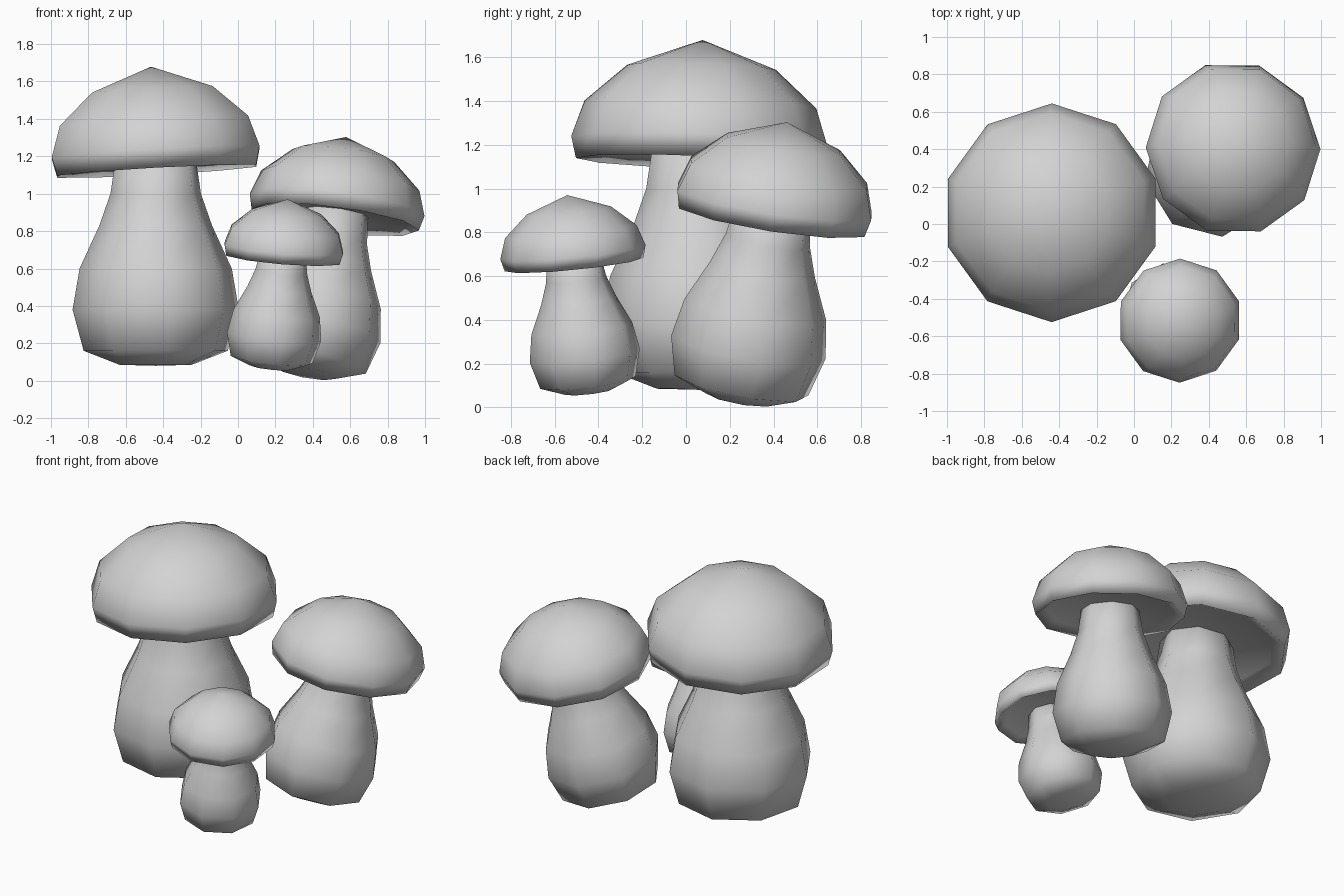
import bpy, bmesh
from math import cos, sin, pi, radians
from mathutils import Vector

cube = bpy.data.objects.get("Cube")
if cube:
    bpy.data.objects.remove(cube, do_unlink=True)

GREY = (0.65, 0.65, 0.65, 1)
grey = bpy.data.materials.new("plain grey")
grey.use_nodes = True
grey.diffuse_color = GREY
grey.node_tree.nodes["Principled BSDF"].inputs["Base Color"].default_value = GREY

# (radius, height) profiles, measured from the widest ring of the cap
CAP = [(0, -0.055), (0.48, -0.055), (0.56, -0.1), (0.585, 0),
       (0.53, 0.165), (0.34, 0.335), (0, 0.46)]
STEM = [(0, -1.14), (0.195, -1.135), (0.39, -1.06), (0.45, -0.84),
        (0.412, -0.62), (0.305, -0.39), (0.245, -0.22), (0.212, 0), (0, 0)]
CAP_SIDES, STEM_SIDES = 10, 8


def lathe(name, profile, sides, phase, centre, lean, scale, stretch=1.0):
    """Turn a profile around a leaning axis; zero radius makes a pole."""
    turn = Vector((0, 0, 1)).rotation_difference(Vector((*lean, 1)))
    bm = bmesh.new()
    rings = []
    for r, z in profile:
        ring = []
        for i in range(sides if r else 1):
            a = phase + 2 * pi * i / sides
            p = Vector((r * cos(a), r * sin(a), z * stretch)) * scale
            ring.append(bm.verts.new(turn @ p + Vector(centre)))
        rings.append(ring)
    for low, high in zip(rings, rings[1:]):
        for i in range(sides):
            j = (i + 1) % sides
            if len(low) == 1:
                bm.faces.new((low[0], high[j], high[i]))
            elif len(high) == 1:
                bm.faces.new((low[i], low[j], high[0]))
            else:
                bm.faces.new((low[i], low[j], high[j], high[i]))
    bmesh.ops.recalc_face_normals(bm, faces=bm.faces)
    for f in bm.faces:
        f.smooth = True
    mesh = bpy.data.meshes.new(name)
    bm.to_mesh(mesh)
    bm.free()
    mesh.materials.append(grey)
    bpy.context.collection.objects.link(bpy.data.objects.new(name, mesh))


def mushroom(name, centre, scale, cap_lean, stem_lean, stretch=1.0, cap_phase=pi / 2):
    lathe(name + "_cap", CAP, CAP_SIDES, cap_phase, centre, cap_lean, scale)
    lathe(name + "_stem", STEM, STEM_SIDES, radians(9), centre, stem_lean, scale, stretch)


mushroom("large_mushroom", (-0.44, 0.06, 1.22), 1.0, (-0.055, 0.035), (0, 0))
mushroom("medium_mushroom", (0.53, 0.405, 0.94), 0.805, (0.13, 0.155), (0.18, 0.18),
         stretch=1.015, cap_phase=0)
mushroom("small_mushroom", (0.245, -0.517, 0.71), 0.57, (0.08, -0.1), (0.11, -0.115))
